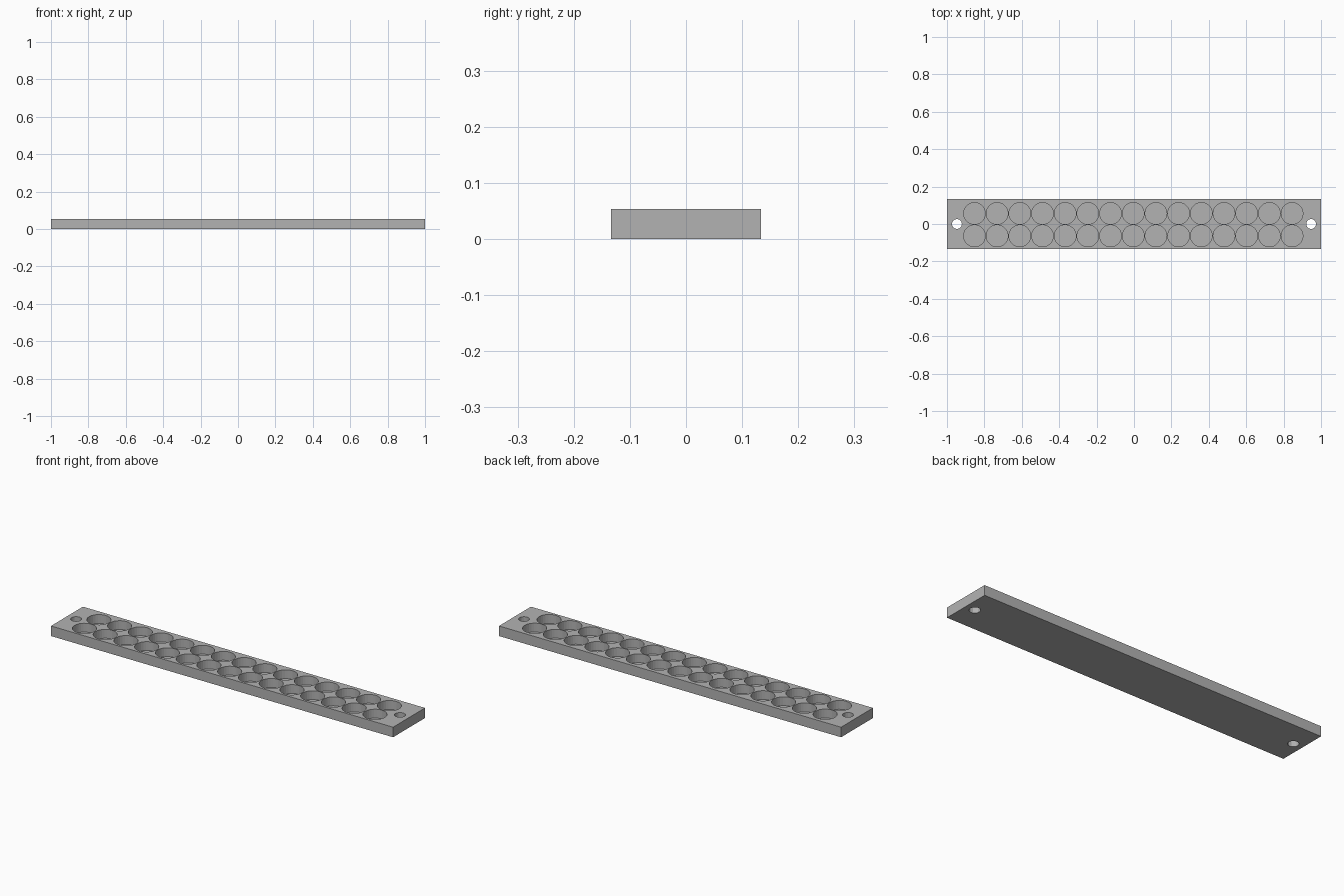
import bpy
import bmesh
from math import cos, sin, tau

if "Cube" in bpy.data.objects:
    bpy.data.objects.remove(bpy.data.objects["Cube"], do_unlink=True)

HALF_LENGTH, HALF_WIDTH, HEIGHT = 1.0, 0.1333, 0.0533
POCKET_RADIUS, POCKET_FLOOR = 0.058, 0.0067
COLUMNS, PITCH = 15, 0.1213
CENTRE_X, CENTRE_Y = -0.004, -0.0035


def add_prism(bm, x, y, radius, sides, bottom, top):
    """Add a closed upright prism with its first corner towards +x."""
    rings = []
    for z in (bottom, top):
        rings.append([bm.verts.new((x + radius * cos(tau * i / sides),
                                    y + radius * sin(tau * i / sides), z))
                      for i in range(sides)])
    low, high = rings
    bm.faces.new(reversed(low))
    bm.faces.new(high)
    for i in range(sides):
        j = (i + 1) % sides
        bm.faces.new((low[i], low[j], high[j], high[i]))


def make_object(name, bm):
    mesh = bpy.data.meshes.new(name)
    bm.to_mesh(mesh)
    bm.free()
    obj = bpy.data.objects.new(name, mesh)
    bpy.context.collection.objects.link(obj)
    return obj


# Plain grey material
grey = bpy.data.materials.new("plain grey")
grey.use_nodes = True
colour = (0.45, 0.45, 0.45, 1.0)
grey.diffuse_color = colour
grey.node_tree.nodes["Principled BSDF"].inputs["Base Color"].default_value = colour

# Flat rectangular tray
bm = bmesh.new()
bmesh.ops.create_cube(bm, size=2)
for v in bm.verts:
    v.co = (v.co.x * HALF_LENGTH, v.co.y * HALF_WIDTH, HEIGHT * (v.co.z + 1) / 2)
tray = make_object("tray", bm)
tray.data.materials.append(grey)

# Two rows of round pockets, and a screw hole through each end
bm = bmesh.new()
for column in range(COLUMNS):
    x = CENTRE_X + (column - (COLUMNS - 1) / 2) * PITCH
    for side in (-1, 1):
        add_prism(bm, x, CENTRE_Y + side * 0.06, POCKET_RADIUS, 28,
                  POCKET_FLOOR, HEIGHT + 0.05)
for side in (-1, 1):
    add_prism(bm, side * 0.947, 0, 0.0267, 13, -0.05, HEIGHT + 0.05)
cutter = make_object("hole_cutter", bm)
cutter.data.materials.append(grey)

# Cut the holes, then drop the helper
cut = tray.modifiers.new("holes", "BOOLEAN")
cut.operation = "DIFFERENCE"
cut.solver = "EXACT"
cut.object = cutter
bpy.context.view_layer.objects.active = tray
tray.select_set(True)
bpy.ops.object.modifier_apply(modifier=cut.name)
bpy.data.objects.remove(cutter, do_unlink=True)
